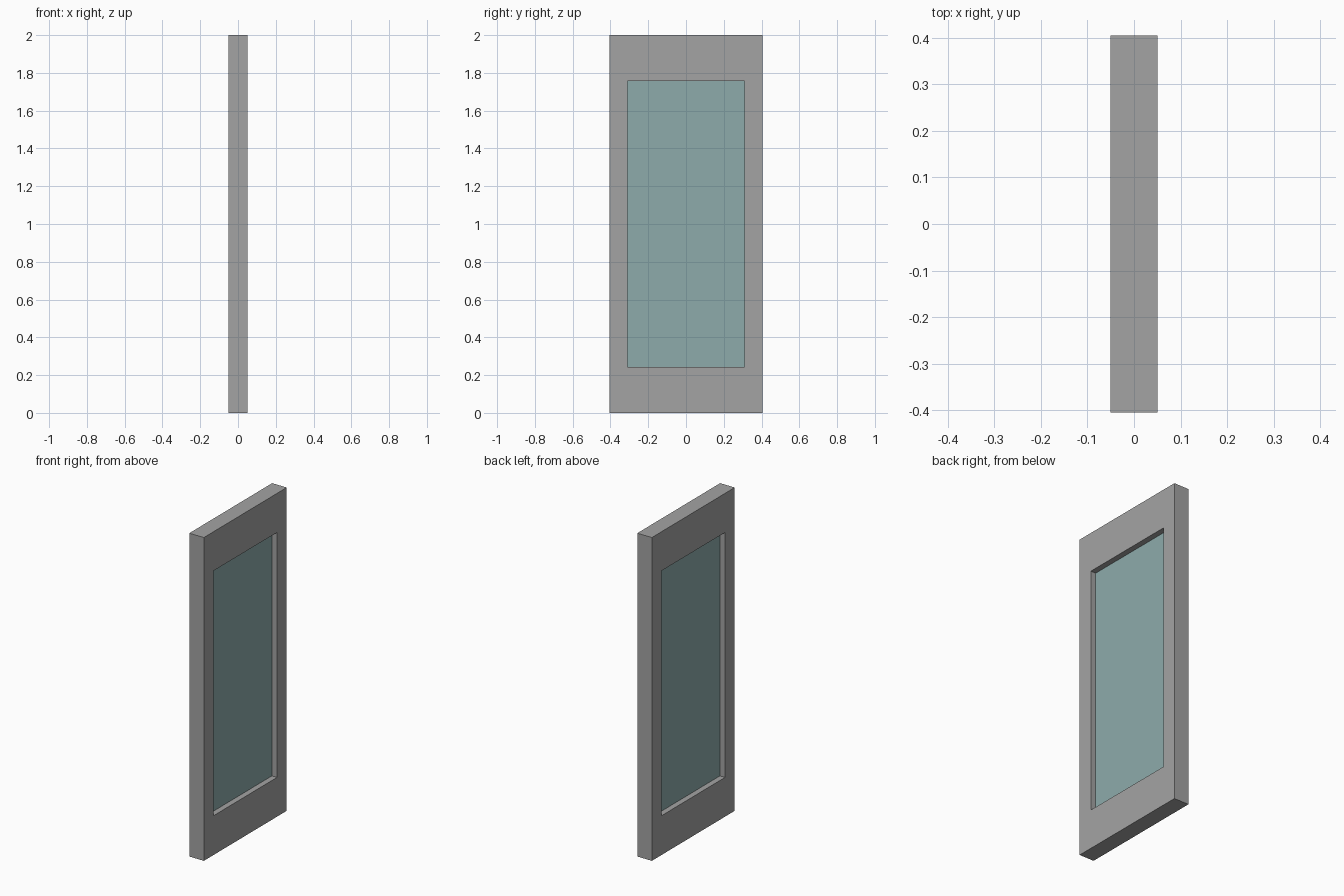
import bpy, bmesh

if "Cube" in bpy.data.objects:
    bpy.data.objects.remove(bpy.data.objects["Cube"])

HALF_T = 0.05                      # frame half thickness
OUTER = (0.405, 0.0, 2.0)          # half width, bottom, top
INNER = (0.31, 0.243, 1.758)
PANE_HALF_T = 0.015


def add_object(name, bm, color):
    bmesh.ops.recalc_face_normals(bm, faces=bm.faces)
    mesh = bpy.data.meshes.new(name)
    bm.to_mesh(mesh)
    bm.free()
    obj = bpy.data.objects.new(name, mesh)
    bpy.context.collection.objects.link(obj)
    mat = bpy.data.materials.new(name + "_material")
    mat.diffuse_color = (*color, 1.0)
    mat.use_nodes = True
    mat.node_tree.nodes["Principled BSDF"].inputs["Base Color"].default_value = mat.diffuse_color
    mesh.materials.append(mat)
    return obj


def rectangle(bm, x, size):
    w, lo, hi = size
    return [bm.verts.new((x, y, z)) for y, z in ((-w, lo), (w, lo), (w, hi), (-w, hi))]


def bridge(bm, a, b):
    for i in range(4):
        j = (i + 1) % 4
        bm.faces.new((a[i], a[j], b[j], b[i]))


# Door frame: four rectangular loops bridged into a closed ring
bm = bmesh.new()
loops = [rectangle(bm, x, s) for x, s in
         ((HALF_T, OUTER), (HALF_T, INNER), (-HALF_T, INNER), (-HALF_T, OUTER))]
for i in range(4):
    bridge(bm, loops[i], loops[(i + 1) % 4])
add_object("door_frame", bm, (0.37, 0.37, 0.37))

# Glass pane recessed on both sides
bm = bmesh.new()
front, back = (rectangle(bm, x, INNER) for x in (PANE_HALF_T, -PANE_HALF_T))
bm.faces.new(front)
bm.faces.new(back)
bridge(bm, front, back)
add_object("glass_pane", bm, (0.27, 0.41, 0.41))
